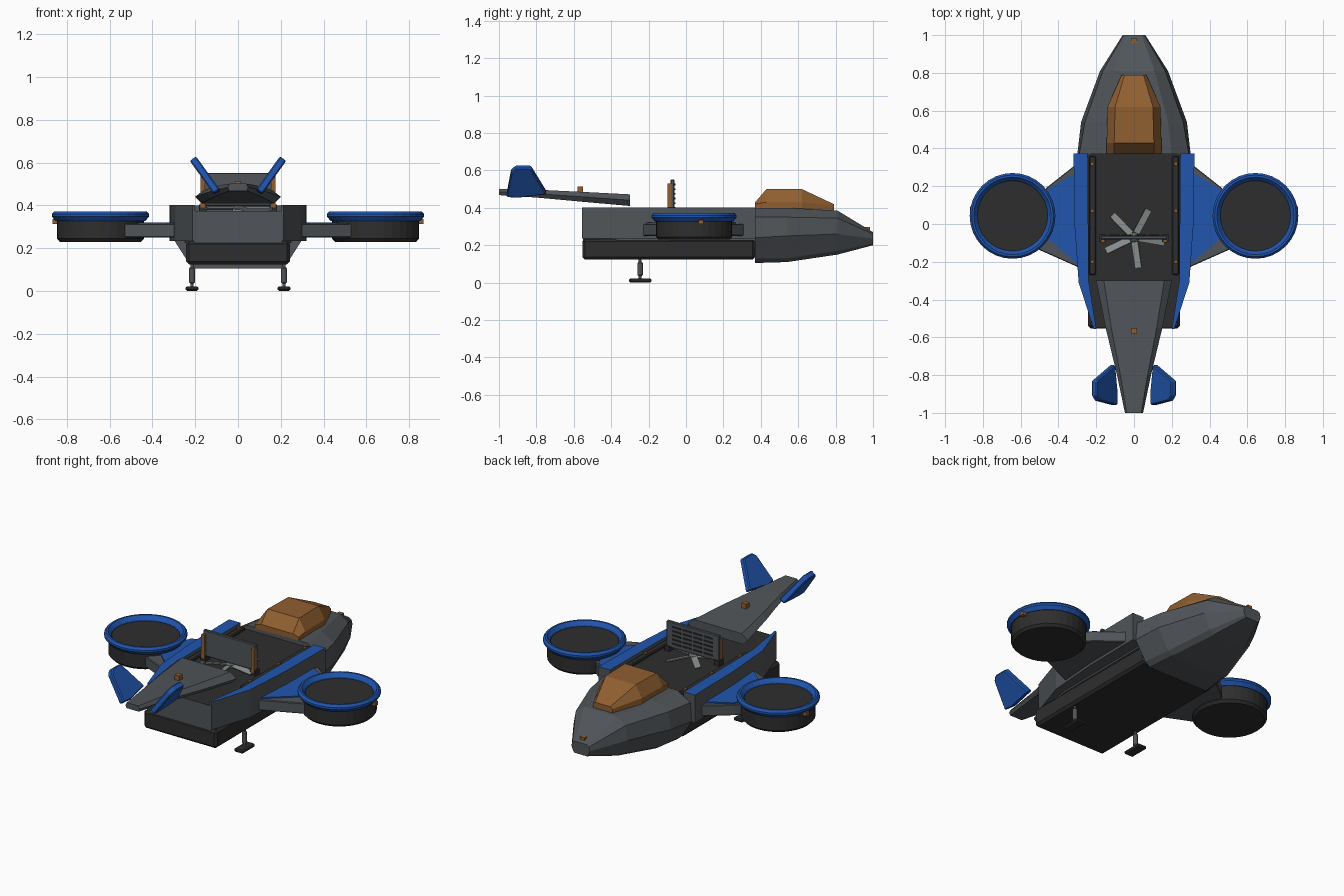
import bpy, bmesh, math
from mathutils import Vector, Matrix

cube = bpy.data.objects.get("Cube")
if cube:
    bpy.data.objects.remove(cube)


def material(name, rgb):
    m = bpy.data.materials.new(name)
    m.use_nodes = True
    m.diffuse_color = (*rgb, 1)
    m.node_tree.nodes["Principled BSDF"].inputs["Base Color"].default_value = (*rgb, 1)
    return m


GREY = material("hull grey", (0.08, 0.09, 0.1))
BLUE = material("trim blue", (0.015, 0.09, 0.42))
ORANGE = material("amber", (0.28, 0.115, 0.03))
DARK = material("deck charcoal", (0.027, 0.027, 0.028))
STEEL = material("blade steel", (0.25, 0.27, 0.27))


def finish(name, bm, mats, top=None, bevel=0):
    """Turn a bmesh into an object; upward faces take the second material if top is set."""
    bmesh.ops.recalc_face_normals(bm, faces=bm.faces)
    for f in bm.faces:
        if top is not None and f.normal.z > 0.9 and f.calc_center_median().z > top:
            f.material_index = 1
    mesh = bpy.data.meshes.new(name)
    bm.to_mesh(mesh)
    bm.free()
    for m in mats:
        mesh.materials.append(m)
    ob = bpy.data.objects.new(name, mesh)
    bpy.context.collection.objects.link(ob)
    if bevel:
        mod = ob.modifiers.new("bevel", "BEVEL")
        mod.width, mod.segments = bevel, 1
    return ob


def box(name, centre, size, mat, bevel=0, turn=None):
    bm = bmesh.new()
    bmesh.ops.create_cube(bm, size=1)
    bmesh.ops.transform(bm, verts=bm.verts, matrix=Matrix.Translation(centre)
                        @ (turn or Matrix()) @ Matrix.Diagonal((*size, 1)))
    return finish(name, bm, [mat], bevel=bevel)


def loft(name, rings, mats, top=None, bevel=0):
    """Skin a row of equal point rings and cap both ends."""
    bm = bmesh.new()
    rows = [[bm.verts.new(p) for p in ring] for ring in rings]
    n = len(rows[0])
    for a, b in zip(rows, rows[1:]):
        for i in range(n):
            bm.faces.new((a[i], a[(i + 1) % n], b[(i + 1) % n], b[i]))
    bm.faces.new(rows[0])
    bm.faces.new(rows[-1])
    return finish(name, bm, mats, top, bevel)


def prism(name, outline, z0, z1, mats, top=None, bevel=0):
    return loft(name, [[(x, y, z) for x, y in outline] for z in (z0, z1)], mats, top, bevel)


def section(y, half):
    """Symmetric cross-section from (x, z) points on the +x side."""
    return [(x, y, z) for x, z in half] + [(-x, y, z) for x, z in reversed(half)]


def lathe(name, centre, profile, mat, closed=False, steps=32):
    bm = bmesh.new()
    rows = [[bm.verts.new((centre[0] + r * math.cos(t), centre[1] + r * math.sin(t), z))
             for r, z in profile] for t in (k * math.tau / steps for k in range(steps))]
    n = len(profile)
    for k in range(steps):
        a, b = rows[k], rows[(k + 1) % steps]
        for i in range(n if closed else n - 1):
            j = (i + 1) % n
            bm.faces.new((a[i], a[j], b[j], b[i]))
    if not closed:
        bm.faces.new([r[0] for r in rows])
        bm.faces.new([r[-1] for r in rows])
    return finish(name, bm, [mat])


# Nose and canopy
loft("nose", [
    section(0.37, [(0.20, 0.40), (0.29, 0.35), (0.30, 0.24), (0.23, 0.13), (0.20, 0.105)]),
    section(0.54, [(0.18, 0.40), (0.26, 0.35), (0.28, 0.25), (0.21, 0.13), (0.18, 0.11)]),
    section(0.81, [(0.11, 0.385), (0.165, 0.345), (0.18, 0.26), (0.14, 0.17), (0.11, 0.15)]),
    section(1.0, [(0.04, 0.27), (0.055, 0.26), (0.06, 0.235), (0.05, 0.21), (0.04, 0.20)]),
], [GREY])
loft("canopy", [
    section(0.37, [(0.105, 0.43), (0.145, 0.42), (0.145, 0.39)]),
    section(0.43, [(0.105, 0.50), (0.145, 0.43), (0.145, 0.39)]),
    section(0.62, [(0.10, 0.50), (0.14, 0.43), (0.14, 0.39)]),
    section(0.79, [(0.05, 0.42), (0.065, 0.41), (0.065, 0.38)]),
], [ORANGE])
box("nose_light", (0, 0.97, 0.285), (0.03, 0.025, 0.025), ORANGE)

# Hull: keel, deck and tapered side walls
box("keel", (0, -0.092, 0.179), (0.485, 0.925, 0.11), DARK, bevel=0.014)
prism("deck", [(0.25, 0.37), (0.245, -0.3), (0.205, -0.55),
               (-0.205, -0.55), (-0.245, -0.3), (-0.25, 0.37)],
      0.225, 0.375, [GREY, DARK], top=0.3)
for s, side in ((1, "left"), (-1, "right")):
    prism(side + "_wall", [(s * x, y) for x, y in (
        (0.245, 0.372), (0.32, 0.372), (0.315, 0.0), (0.293, -0.31), (0.213, -0.555),
        (0.20, -0.555), (0.24, -0.3))], 0.235, 0.402, [GREY, BLUE], top=0.35)
    box(side + "_rail", (s * 0.22, 0.045, 0.38), (0.035, 0.63, 0.02), DARK, bevel=0.005)
    for y in (0.32, 0.07, -0.2):
        box(side + "_rail_bolt", (s * 0.22, y, 0.392), (0.018, 0.018, 0.012), ORANGE)

    # Wing bracket with its blue cover plate
    prism(side + "_wing", [(s * x, y) for x, y in (
        (0.27, 0.345), (0.46, 0.195), (0.54, 0.1), (0.54, -0.12), (0.27, -0.24))],
        0.25, 0.314, [GREY], bevel=0.004)
    prism(side + "_wing_cover", [(s * x, y) for x, y in (
        (0.29, 0.28), (0.45, 0.19), (0.48, 0.1), (0.48, -0.05), (0.43, -0.10), (0.29, -0.22))],
        0.312, 0.321, [BLUE])

    # Lift duct
    hub = (s * 0.643, 0.043)
    lathe(side + "_duct", hub, [(0.19, 0.23), (0.204, 0.245), (0.204, 0.335), (0.19, 0.345)], DARK)
    lathe(side + "_duct_ring", hub, [(0.185, 0.335), (0.187, 0.352), (0.205, 0.373), (0.216, 0.373),
                                     (0.227, 0.360), (0.227, 0.348), (0.21, 0.328)], BLUE, True)
    box(side + "_duct_light", (s * 0.852, 0.08, 0.325), (0.03, 0.025, 0.022), ORANGE)

    # Landing leg
    leg = (s * 0.215, -0.245)
    lathe(side + "_leg", leg, [(0.008, 0.015), (0.008, 0.035), (0.014, 0.04), (0.014, 0.105),
                               (0.008, 0.112), (0.008, 0.13)], GREY, steps=12)
    box(side + "_foot", (*leg, 0.011), (0.06, 0.12, 0.02), DARK, bevel=0.006)

    # Tail fin: side outline leaning outwards, given thickness along its normal
    lean = Vector((0.115, 0, 0.16)).normalized()
    thick = Vector((lean.z, 0, -lean.x)) * 0.018
    fin = [Vector((0.1, y, 0.465)) + lean * h for y, h in (
        (-0.745, 0.02), (-0.83, 0.19), (-0.91, 0.19), (-0.935, 0.165), (-0.96, 0.0), (-0.90, -0.005))]
    loft(side + "_fin", [[(s * q.x, q.y, q.z) for q in (p + thick * k for p in fin)]
                         for k in (-1, 1)], [BLUE], bevel=0.006)

# Tail boom
loft("tail_boom", [section(y, [(w * 0.8, t), (w, (t + b) / 2), (w * 0.85, b)])
                   for y, w, t, b in ((-0.3, 0.20, 0.472, 0.41), (-0.55, 0.15, 0.485, 0.432),
                                      (-0.8, 0.09, 0.497, 0.455), (-1.0, 0.048, 0.502, 0.468))],
     [GREY])
box("tail_light", (0, -0.565, 0.497), (0.03, 0.03, 0.035), ORANGE)

# Five-blade rotor lying on the deck
rotor = Vector((0, -0.07, 0.387))
lathe("rotor_hub", rotor, [(0.025, 0.375), (0.025, 0.392), (0.018, 0.397)], STEEL, steps=12)
for k in range(5):
    turn = Matrix.Rotation(math.radians(62 + 72 * k), 4, "Z")
    box("rotor_blade", rotor + turn @ Vector((0.095, 0, 0)), (0.14, 0.036, 0.006), STEEL,
        turn=turn @ Matrix.Rotation(0.25, 4, "X"))

# Upright slotted panel with amber posts
box("panel", (0, -0.072, 0.475), (0.35, 0.02, 0.155), GREY, bevel=0.004)
for row in range(5):
    for col in range(4):
        box("panel_slot", (-0.105 + col * 0.07, -0.06, 0.425 + row * 0.025),
            (0.055, 0.008, 0.009), DARK)
for s in (-1, 1):
    box("panel_post", (s * 0.165, -0.088, 0.46), (0.022, 0.02, 0.14), ORANGE)
    box("panel_foot", (s * 0.165, -0.075, 0.39), (0.035, 0.04, 0.03), DARK)
